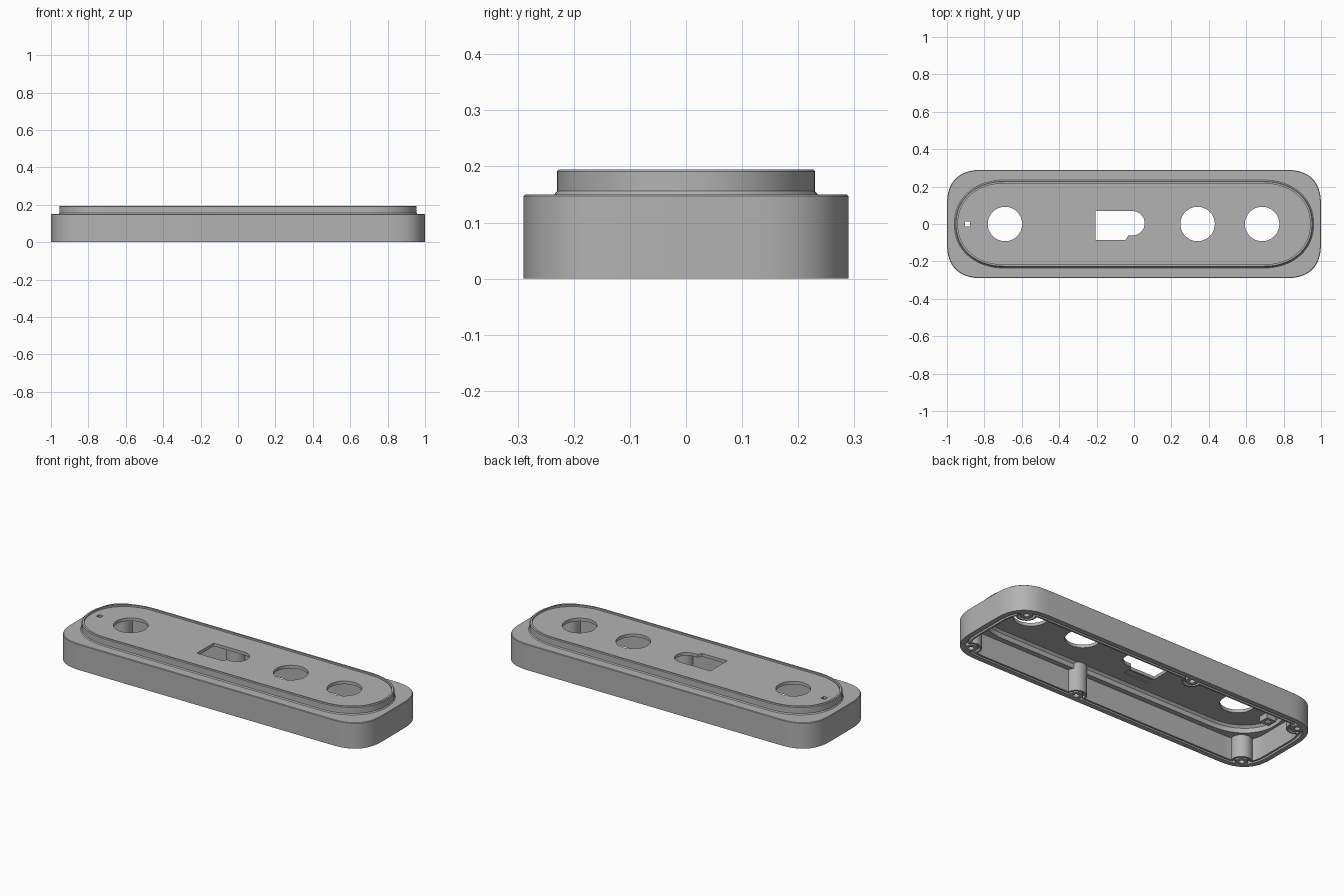
import bpy
import bmesh
from math import sin, cos, pi, radians

if "Cube" in bpy.data.objects:
    bpy.data.objects.remove(bpy.data.objects["Cube"], do_unlink=True)

grey = bpy.data.materials.new("plain grey plastic")
grey.use_nodes = True
colour = (0.45, 0.45, 0.45, 1)
grey.diffuse_color = colour
grey.node_tree.nodes["Principled BSDF"].inputs["Base Color"].default_value = colour


def rounded(hx, hy, rx, ry, power, inset=0, steps=16):
    """Rectangle outline with soft superellipse corners."""
    hx, hy, rx, ry = (v - inset for v in (hx, hy, rx, ry))
    points = []
    for q in range(4):
        sx, sy = ((1, 1), (-1, 1), (-1, -1), (1, -1))[q]
        for i in range(steps + 1):
            a = (q + i / steps) * pi / 2
            c, s = abs(cos(a)) ** (2 / power), abs(sin(a)) ** (2 / power)
            points.append((sx * (hx - rx + rx * c), sy * (hy - ry + ry * s)))
    return points


def body_outline(inset=0):
    return rounded(1, 0.29, 0.2, 0.2, 2.6, inset)


def plateau_outline(inset=0):
    return rounded(0.955, 0.23, 0.26, 0.225, 2.1, inset)


def circle(x, y, r, steps=40):
    return [(x + r * cos(2 * pi * i / steps), y + r * sin(2 * pi * i / steps))
            for i in range(steps)]


def box(x0, x1, y0, y1):
    return [(x0, y0), (x1, y0), (x1, y1), (x0, y1)]


def loft(name, layers):
    """Closed solid through matching outlines given as (height, outline)."""
    bm = bmesh.new()
    rings = [[bm.verts.new((x, y, z)) for x, y in pts] for z, pts in layers]
    for low, high in zip(rings, rings[1:]):
        for i in range(len(low)):
            j = (i + 1) % len(low)
            bm.faces.new((low[i], low[j], high[j], high[i]))
    bm.faces.new(rings[0][::-1])
    bm.faces.new(rings[-1])
    bmesh.ops.remove_doubles(bm, verts=bm.verts, dist=1e-6)
    bmesh.ops.recalc_face_normals(bm, faces=bm.faces)
    mesh = bpy.data.meshes.new(name)
    bm.to_mesh(mesh)
    bm.free()
    obj = bpy.data.objects.new(name, mesh)
    bpy.context.collection.objects.link(obj)
    mesh.materials.append(grey)
    return obj


def prism(name, outline, z0, z1):
    return loft(name, [(z0, outline), (z1, outline)])


def combine(target, tool, operation):
    mod = target.modifiers.new("combine", "BOOLEAN")
    mod.operation, mod.object, mod.solver = operation, tool, "EXACT"
    bpy.context.view_layer.objects.active = target
    bpy.ops.object.modifier_apply(modifier=mod.name)
    bpy.data.objects.remove(tool, do_unlink=True)


def cut(target, outline, z0, z1):
    combine(target, prism("cutter", outline, z0, z1), "DIFFERENCE")


# Outer shell with raised top and its thin rim
shell = loft("enclosure_shell", [(0, body_outline()), (0.147, body_outline()),
                                 (0.15, body_outline(0.003))])
top = loft("raised_top", [(0.14, plateau_outline(-0.005)), (0.15, plateau_outline(-0.005)),
                          (0.156, plateau_outline()), (0.191, plateau_outline()),
                          (0.195, plateau_outline(0.004))])
combine(shell, top, "UNION")
cut(shell, plateau_outline(0.014), 0.185, 0.25)

# Screw posts: four corners and two staggered along the sides
posts = [(sx * 0.9, sy * 0.22) for sx in (-1, 1) for sy in (-1, 1)]
posts += [(0.18, -0.245), (-0.18, 0.245)]
POST = 0.056


def cavity(name, inset, post_radius, z0, z1):
    """Inside volume of the walls, running around the posts."""
    obj = prism(name, body_outline(inset), z0, z1)
    for x, y in posts:
        cut(obj, circle(x, y, post_radius), z0 - 0.1, z1 + 0.1)
    return obj


# Hollow interior and the deeper pocket under the raised top
hollow = cavity("hollow", 0.05, POST, -0.05, 0.128)
pocket = loft("pocket", [(0.1, plateau_outline(0.02)), (0.155, plateau_outline(0.02)),
                         (0.167, plateau_outline(0.032))])
for x, y in posts[4:]:
    cut(pocket, circle(x, y, POST), 0, 0.3)
combine(shell, hollow, "DIFFERENCE")
combine(shell, pocket, "DIFFERENCE")

# Seal groove in the bottom rim
groove = cavity("groove", 0.028, POST - 0.022, -0.02, 0.016)
ridge = cavity("ridge", 0.040, POST - 0.010, -0.04, 0.03)
combine(groove, ridge, "DIFFERENCE")
combine(shell, groove, "DIFFERENCE")

# Blind screw holes
for x, y in posts:
    cut(shell, circle(x, y, 0.015, 20), -0.05, 0.1)

# Indicator light guide
combine(shell, prism("light_guide", box(-0.92, -0.86, -0.03, 0.03), 0.135, 0.18), "UNION")
cut(shell, box(-0.903, -0.877, -0.013, 0.013), 0.05, 0.3)

# Three round openings
for x in (-0.69, 0.34, 0.685):
    cut(shell, circle(x, 0, 0.092, 64), 0.14, 0.3)

# Connector opening: rectangle with a notch and a rounded end
end = [(-0.008 + 0.065 * cos(a), 0.004 + 0.065 * sin(a))
       for a in (radians(-90 + 10 * i) for i in range(19))]
slot = [(-0.205, -0.085), (-0.045, -0.085), (-0.03, -0.061)] + end + [(-0.205, 0.069)]
cut(shell, slot, 0.14, 0.3)

# Shallow relief beside the connector, on the inside
cut(shell, box(-0.205, -0.045, -0.135, -0.095), 0.14, 0.173)

# Smooth curved walls, crisp edges
bpy.ops.object.select_all(action="DESELECT")
shell.select_set(True)
bpy.context.view_layer.objects.active = shell
bpy.ops.object.shade_smooth_by_angle(angle=radians(25))
